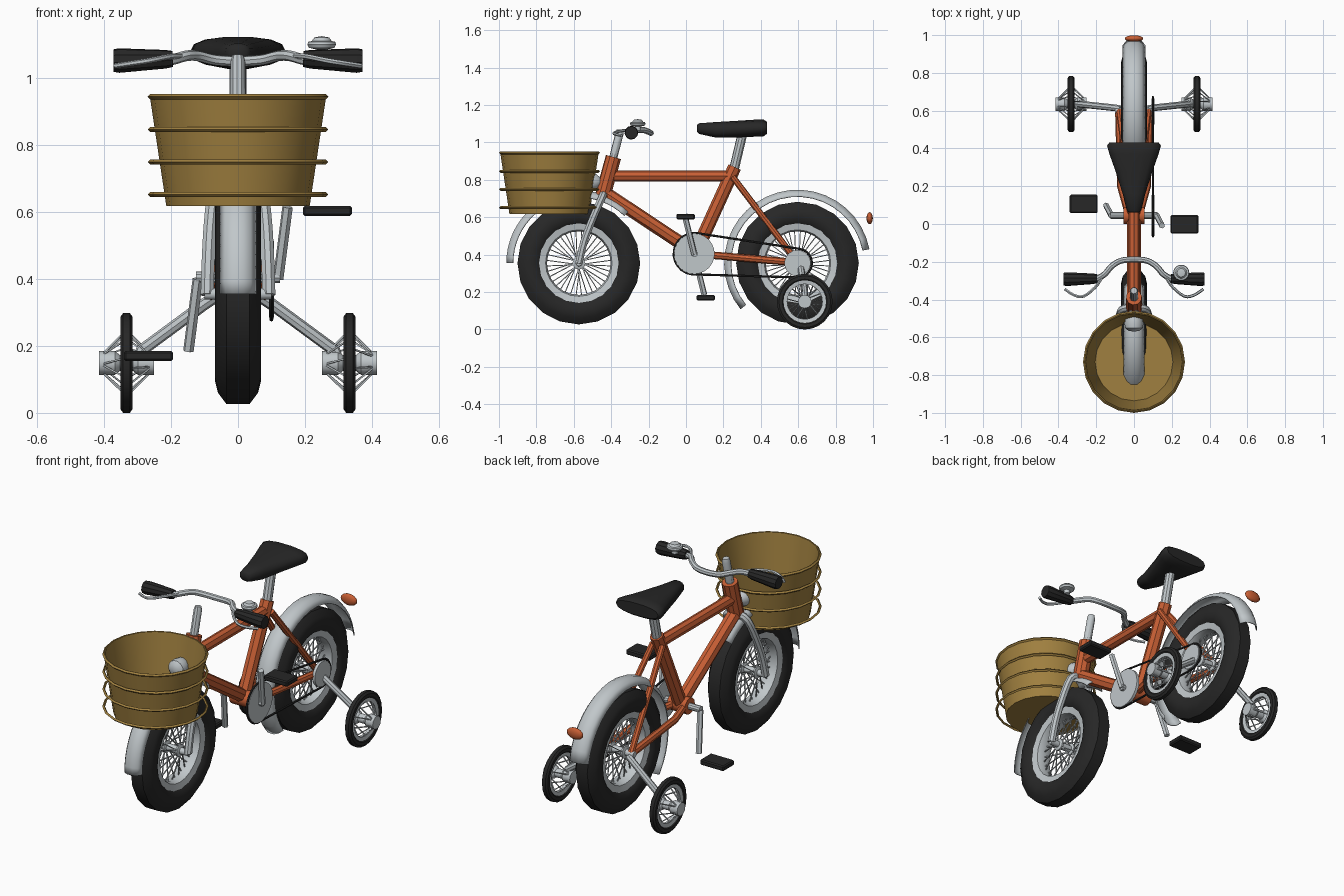
import bpy, bmesh, math
from mathutils import Vector, Matrix

if "Cube" in bpy.data.objects:
    bpy.data.objects.remove(bpy.data.objects["Cube"])

def material(name, rgb):
    m = bpy.data.materials.new(name)
    m.diffuse_color = (*rgb, 1)
    m.use_nodes = True
    m.node_tree.nodes["Principled BSDF"].inputs["Base Color"].default_value = m.diffuse_color
    return m

ORANGE = material("orange paint", (0.58, 0.115, 0.035))
METAL = material("light metal", (0.53, 0.57, 0.59))
BLACK = material("black rubber", (0.02, 0.02, 0.02))
WICKER = material("basket tan", (0.35, 0.215, 0.05))

def finish(name, bm, mat, angle=35):
    bmesh.ops.remove_doubles(bm, verts=bm.verts, dist=1e-5)
    bmesh.ops.recalc_face_normals(bm, faces=bm.faces)
    me = bpy.data.meshes.new(name)
    bm.to_mesh(me)
    bm.free()
    me.materials.append(mat)
    me.shade_smooth()
    me.set_sharp_from_angle(angle=math.radians(angle))
    ob = bpy.data.objects.new(name, me)
    bpy.context.collection.objects.link(ob)
    return ob

def loft(bm, rings, caps=True, closed=True):
    """Skin a list of point rings."""
    vs = [[bm.verts.new(p) for p in ring] for ring in rings]
    n = len(vs[0])
    for a, b in zip(vs, vs[1:]):
        for i in range(n if closed else n - 1):
            j = (i + 1) % n
            bm.faces.new((a[i], a[j], b[j], b[i]))
    if caps:
        bm.faces.new(vs[0])
        bm.faces.new(vs[-1])

def tubes(name, paths, radius, mat, sides=8, angle=35):
    """Round tubes along paths; radius is one value or one per point."""
    bm = bmesh.new()
    for path in paths:
        pts = [Vector(p) for p in path]
        rad = radius if isinstance(radius, (list, tuple)) else [radius] * len(pts)
        rings, side = [], None
        for i, p in enumerate(pts):
            t = (pts[min(i + 1, len(pts) - 1)] - pts[max(i - 1, 0)]).normalized()
            if side is None:
                side = t.orthogonal()
            side = (side - t * side.dot(t)).normalized()
            up = t.cross(side)
            rings.append([p + rad[i] * (side * math.cos(k * math.tau / sides) +
                          up * math.sin(k * math.tau / sides)) for k in range(sides)])
        loft(bm, rings)
    return finish(name, bm, mat, angle)

def lathe(name, profile, centre, mat, axis='X', seg=20, loop=False, angle=35):
    """Turn (along axis, radius) points around an axis through centre."""
    rot = {'X': Matrix.Rotation(math.pi / 2, 3, 'Y'), 'Z': Matrix.Identity(3),
           'Y': Matrix.Rotation(-math.pi / 2, 3, 'X')}[axis]
    prof = profile + profile[:1] if loop else profile
    c = Vector(centre)
    bm = bmesh.new()
    loft(bm, [[c + rot @ Vector((max(r, 1e-7) * math.cos(k * math.tau / seg),
              max(r, 1e-7) * math.sin(k * math.tau / seg), a)) for k in range(seg)]
              for a, r in prof], caps=False)
    return finish(name, bm, mat, angle)

def box(name, centre, size, mat, bevel=0.006):
    bm = bmesh.new()
    bmesh.ops.create_cube(bm, size=1, matrix=Matrix.Translation(centre) @ Matrix.Diagonal((*size, 1)))
    bmesh.ops.bevel(bm, geom=bm.edges[:], offset=bevel, segments=1, affect='EDGES')
    return finish(name, bm, mat)

def smooth_path(pts, n=5):
    """Catmull-Rom points through a short control list."""
    P = [Vector(p) for p in pts]
    P = [2 * P[0] - P[1]] + P + [2 * P[-1] - P[-2]]
    out = []
    for a, b, c, d in zip(P, P[1:], P[2:], P[3:]):
        for k in range(n):
            t = k / n
            out.append(0.5 * (2 * b + (c - a) * t + (2 * a - 5 * b + 4 * c - d) * t * t +
                              (3 * b - a - 3 * c + d) * t ** 3))
    return out + [P[-2]]

FRONT, REAR = Vector((0, -0.573, 0.355)), Vector((0, 0.596, 0.355))
CRANK = Vector((0.1, 0.045, 0.405))

def spokes(name, c, hub_x, hub_r, rim_r, count, r):
    paths = []
    for s in (-1, 1):
        for k in range(count):
            a = (k + 0.25 * s) * math.tau / count
            b = a + 0.25 * (1 if k % 2 else -1)
            paths.append([c + Vector((s * hub_x, hub_r * math.cos(b), hub_r * math.sin(b))),
                          c + Vector((0, rim_r * math.cos(a), rim_r * math.sin(a)))])
    tubes(name, paths, r, METAL, 4)

# main wheels
for tag, c in (("front", FRONT), ("rear", REAR)):
    lathe(tag + "_tyre", [(-.035, .328), (.035, .328), (.06, .295), (.068, .262), (.06, .225), (.045, .208),
                          (-.045, .208), (-.06, .225), (-.068, .262), (-.06, .295)], c, BLACK, loop=True)
    lathe(tag + "_rim", [(-.05, .216), (.05, .216), (.042, .178), (.02, .17), (-.02, .17), (-.042, .178)],
          c, METAL, seg=24, loop=True)
    spokes(tag + "_spokes", c, .04, .028, .178, 18, .0035)
    lathe(tag + "_hub", [(-.1, 0), (-.1, .016), (-.05, .018), (-.045, .034), (-.035, .034), (-.03, .02),
                         (.03, .02), (.035, .034), (.045, .034), (.05, .018), (.1, .016), (.1, 0)],
          c, METAL, seg=12)

# fenders
def fender(name, c, radius, a0, a1, half):
    section = [(-half, -.035), (-.7 * half, -.012), (-.3 * half, 0), (.3 * half, 0), (.7 * half, -.012), (half, -.035)]
    bm = bmesh.new()
    rings = []
    for i in range(23):
        a = math.radians(a0 + (a1 - a0) * i / 22)
        rings.append([c + Vector((x, (radius + d) * math.cos(a), (radius + d) * math.sin(a))) for x, d in section])
    loft(bm, rings, caps=False, closed=False)
    ob = finish(name, bm, METAL)
    ob.modifiers.new("thickness", 'SOLIDIFY').thickness = 0.005

fender("front_fender", FRONT, .388, 46, 180, .055)
fender("rear_fender", REAR, .392, 11, 219, .06)

# rear reflector
bm = bmesh.new()
bmesh.ops.create_uvsphere(bm, u_segments=14, v_segments=8, radius=1,
                          matrix=Matrix.Translation((0, .982, .595)) @ Matrix.Diagonal((.05, .017, .032, 1)))
finish("rear_reflector", bm, ORANGE, 60)

# frame
tubes("head_tube", [[(0, -.445, .715), (0, -.388, .922)]], .042, ORANGE, 10, 20)
tubes("top_tube", [[(0, -.40, .82), (0, .235, .82)]], .03, ORANGE, 8, 20)
tubes("down_tube", [[(0, -.425, .725), (0, .035, .42)]], .036, ORANGE, 8, 20)
tubes("seat_tube", [[(0, .04, .385), (0, .26, .868)]], .036, ORANGE, 8, 20)
tubes("seat_stays", [[(s * .03, .25, .815), (s * .078, .596, .36)] for s in (-1, 1)], .017, ORANGE, 8, 20)
tubes("chain_stays", [[(s * .025, .04, .405), (s * .07, .2, .392), (s * .08, .596, .357)] for s in (-1, 1)],
      .02, ORANGE, 8, 20)
lathe("bottom_bracket", [(-.055, 0), (-.055, .045), (.055, .045), (.055, 0)], (0, .045, .405), ORANGE, seg=12)

# fork
tubes("fork_blades", [smooth_path([(s * .015, -.44, .725), (s * .062, -.452, .70), (s * .08, -.50, .59),
      (s * .088, -.545, .47), (s * .092, -.573, .352)], 3) for s in (-1, 1)], .021, METAL, 8)

# stem, handlebar and controls
tubes("stem", [[(0, -.39, .915), (0, -.355, 1.05), (0, -.353, 1.068)]], [.022, .022, .017], METAL, 10)
half = [(.07, -.195, 1.054), (.12, -.225, 1.066), (.155, -.265, 1.066), (.20, -.29, 1.054), (.25, -.29, 1.052)]
bar = [(-x, y, z) for x, y, z in half[::-1]] + [(0, -.188, 1.05)] + half
tubes("handlebar", [smooth_path(bar, 4)], .016, METAL, 8)
for s, side in ((-1, "left"), (1, "right")):
    tubes(side + "_grip", [[(s * .195, -.29, 1.057), (s * .215, -.29, 1.056), (s * .355, -.292, 1.052),
                            (s * .372, -.292, 1.052)]], [.024, .028, .037, .034], BLACK, 10)
    tubes(side + "_brake_lever", [smooth_path([(s * .17, -.285, 1.066), (s * .205, -.335, 1.064),
          (s * .265, -.382, 1.052), (s * .315, -.378, 1.044), (s * .367, -.345, 1.036)], 3)], .008, METAL, 6)
lathe("bell", [(1.065, 0), (1.065, .016), (1.085, .016), (1.09, .038), (1.1, .043), (1.108, .04),
               (1.11, .03), (1.121, .022), (1.125, 0)], (.25, -.258, 0), METAL, 'Z', 14)

# headlight
lathe("headlight", [(-.57, 0), (-.565, .03), (-.55, .047), (-.525, .05), (-.48, .042), (-.455, .02), (-.41, .018),
                    (-.41, 0)], (0, 0, .79), METAL, 'Y', 14)

# basket with loose hoops
BASKET = (0, -.73, 0)
lathe("basket", [(.617, 0), (.617, .214), (.95, .264), (.95, .256), (.627, .206), (.627, 0)],
      BASKET, WICKER, 'Z', 20)
for i, z in enumerate((.944, .846, .749, .652)):
    lathe(f"basket_hoop_{i + 1}", [(z - .008, .262), (z, .256), (z + .008, .262), (z, .27)],
          BASKET, WICKER, 'Z', 20, loop=True)

# seat
tubes("seat_post", [[(0, .255, .85), (0, .305, 1.06)]], .026, METAL, 10)
bm = bmesh.new()
rings = []
for y, w, low, high in ((.06, .025, 1.055, 1.095), (.07, .038, 1.045, 1.103), (.16, .06, 1.025, 1.11),
                        (.28, .098, 1.026, 1.117), (.37, .13, 1.03, 1.123), (.415, .143, 1.032, 1.123),
                        (.432, .13, 1.045, 1.112)):
    ring = []
    for k in range(14):
        c, s = math.cos(k * math.tau / 14), math.sin(k * math.tau / 14)
        ring.append((w * math.copysign(abs(c) ** .8, c), y,
                     (low + high) / 2 + (high - low) / 2 * math.copysign(abs(s) ** .8, s)))
    rings.append(ring)
loft(bm, rings)
finish("seat", bm, BLACK, 50)

# chainring, sprocket and chain
lathe("chainring", [(-.008, 0), (-.008, .108), (.008, .108), (.008, 0)], CRANK, METAL, seg=24)
lathe("sprocket", [(-.008, 0), (-.008, .07), (.008, .07), (.008, 0)], (.1, .596, .355), METAL, seg=18)
chain = []
for c, r, a0, a1 in ((CRANK, .111, 80, 262), (Vector((.1, .596, .355)), .077, 262, 440)):
    for k in range(13):
        a = math.radians(a0 + (a1 - a0) * k / 12)
        chain.append(c + Vector((0, r * math.cos(a), r * math.sin(a))))
tubes("chain", [chain + chain[:1]], .006, BLACK, 6)

# cranks and pedals
tubes("crank_axle", [[(-.125, .045, .405), (.125, .045, .405)]], .018, METAL, 10)
tubes("cranks", [[(.12, .045, .4), (.148, -.008, .615)], [(-.12, .045, .4), (-.148, .098, .185)]],
      .016, METAL, 6)
box("right_pedal", (.267, -.002, .603), (.147, .098, .03), BLACK)
box("left_pedal", (-.267, .106, .17), (.147, .098, .03), BLACK)

# training wheels
for s, side in ((-1, "left"), (1, "right")):
    c = Vector((s * .333, .635, .149))
    lathe(side + "_trainer_tyre", [(-.01, .149), (.01, .149), (.018, .138), (.018, .12), (.012, .112),
                                   (-.012, .112), (-.018, .12), (-.018, .138)], c, BLACK, seg=24, loop=True)
    lathe(side + "_trainer_rim", [(-.014, .118), (.014, .118), (.01, .094), (-.01, .094)], c, METAL, seg=24, loop=True)
    lathe(side + "_trainer_hub", [(-.082, 0), (-.082, .036), (-.035, .036), (-.02, .024), (.02, .024),
                                  (.035, .036), (.082, .036), (.082, 0)], c, METAL, seg=12)
    spokes(side + "_trainer_spokes", c, .07, .03, .1, 10, .0035)
    tubes(side + "_trainer_arm", [[(s * .07, .61, .345), (s * .1, .615, .325), (s * .29, .635, .185),
                                   (s * .30, .635, .15)]], .018, METAL, 8)
